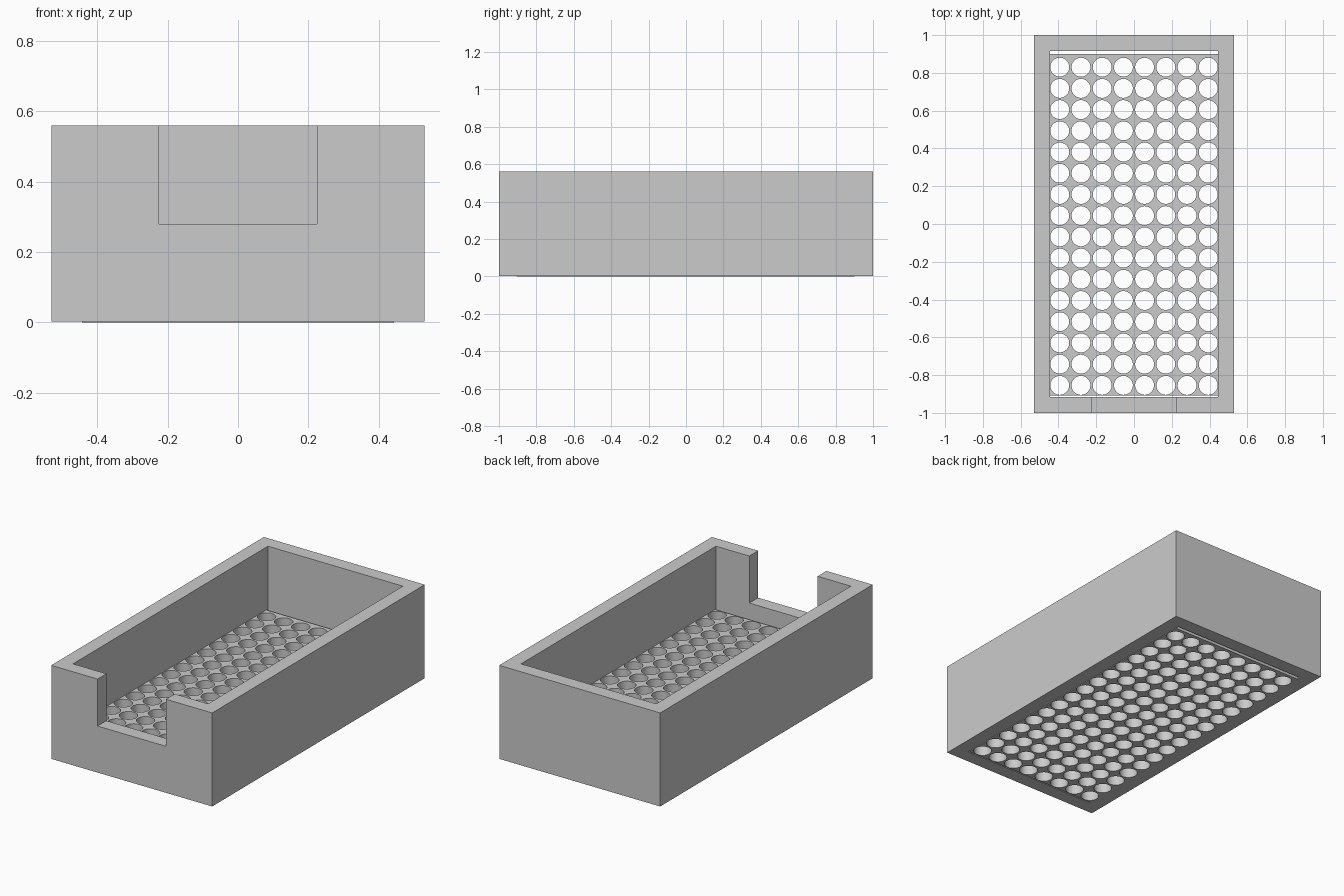
import bpy, bmesh, math

cube = bpy.data.objects.get("Cube")
if cube:
    bpy.data.objects.remove(cube, do_unlink=True)

grey = bpy.data.materials.new("light grey plastic")
grey.use_nodes = True
colour = (0.6, 0.6, 0.6, 1)
grey.diffuse_color = colour
grey.node_tree.nodes["Principled BSDF"].inputs["Base Color"].default_value = colour

W, L, H = 0.53, 1.0, 0.56        # outer half width, half length, height
IN_W, IN_L = 0.445, 0.917        # inner opening
LIFT = 0.003                     # insert sits slightly below the frame
PITCH, RADIUS, SEGMENTS = 0.1123, 0.05, 48


def box(name, x, y, z):
    """Box between (min, max) limits on each axis."""
    bm = bmesh.new()
    bmesh.ops.create_cube(bm, size=1)
    for v in bm.verts:
        v.co = [lo + (c + 0.5) * (hi - lo) for c, (lo, hi) in zip(v.co, (x, y, z))]
    mesh = bpy.data.meshes.new(name)
    bm.to_mesh(mesh)
    bm.free()
    obj = bpy.data.objects.new(name, mesh)
    bpy.context.collection.objects.link(obj)
    return obj


def cut(obj, cutter):
    """Subtract the cutter, bake the result and drop the cutter."""
    mod = obj.modifiers.new("cut", 'BOOLEAN')
    mod.operation, mod.solver, mod.object = 'DIFFERENCE', 'EXACT', cutter
    deps = bpy.context.evaluated_depsgraph_get()
    mesh = bpy.data.meshes.new_from_object(obj.evaluated_get(deps))
    obj.modifiers.clear()
    obj.data = mesh
    bpy.data.objects.remove(cutter, do_unlink=True)


# Open rectangular frame with a notch in the front wall
frame = box("outer_frame", (-W, W), (-L, L), (LIFT, H))
cut(frame, box("opening_cutter", (-IN_W, IN_W), (-IN_L, IN_L), (-1, 1)))
cut(frame, box("notch_cutter", (-0.225, 0.225), (-1.2, -0.8), (H / 2, 1)))
frame.data.materials.clear()
frame.data.materials.append(grey)

# Perforated insert: a filled outline with round holes, extruded
PLATE_H = 0.187
curve = bpy.data.curves.new("insert_outline", 'CURVE')
curve.dimensions, curve.fill_mode = '2D', 'BOTH'
curve.extrude = PLATE_H / 2


def outline(points):
    spline = curve.splines.new('POLY')
    spline.points.add(len(points) - 1)
    for p, (x, y) in zip(spline.points, points):
        p.co = (x, y, 0, 1)
    spline.use_cyclic_u = True


px, back, front = IN_W - 0.001, 0.9, -0.907
outline([(-px, front), (px, front), (px, back), (-px, back)])
angles = [2 * math.pi * k / SEGMENTS for k in range(SEGMENTS)]
for col in range(8):
    for row in range(16):
        cx = (col - 3.5) * PITCH
        cy = (row - 7.5) * PITCH - 0.012
        outline([(cx + RADIUS * math.cos(a), cy + RADIUS * math.sin(a)) for a in angles])

helper = bpy.data.objects.new("insert_helper", curve)
bpy.context.collection.objects.link(helper)
deps = bpy.context.evaluated_depsgraph_get()
mesh = bpy.data.meshes.new_from_object(helper.evaluated_get(deps))
bpy.data.objects.remove(helper, do_unlink=True)

# Weld caps to walls and stand the insert on the ground
bm = bmesh.new()
bm.from_mesh(mesh)
bmesh.ops.remove_doubles(bm, verts=bm.verts, dist=0.0001)
bmesh.ops.translate(bm, verts=bm.verts, vec=(0, 0, PLATE_H / 2))
bmesh.ops.recalc_face_normals(bm, faces=bm.faces)
bm.to_mesh(mesh)
bm.free()
insert = bpy.data.objects.new("perforated_insert", mesh)
bpy.context.collection.objects.link(insert)
mesh.materials.clear()
mesh.materials.append(grey)

# Smooth hole walls, sharp rims
bpy.ops.object.select_all(action='DESELECT')
insert.select_set(True)
bpy.context.view_layer.objects.active = insert
bpy.ops.object.shade_smooth_by_angle(angle=math.radians(30))
